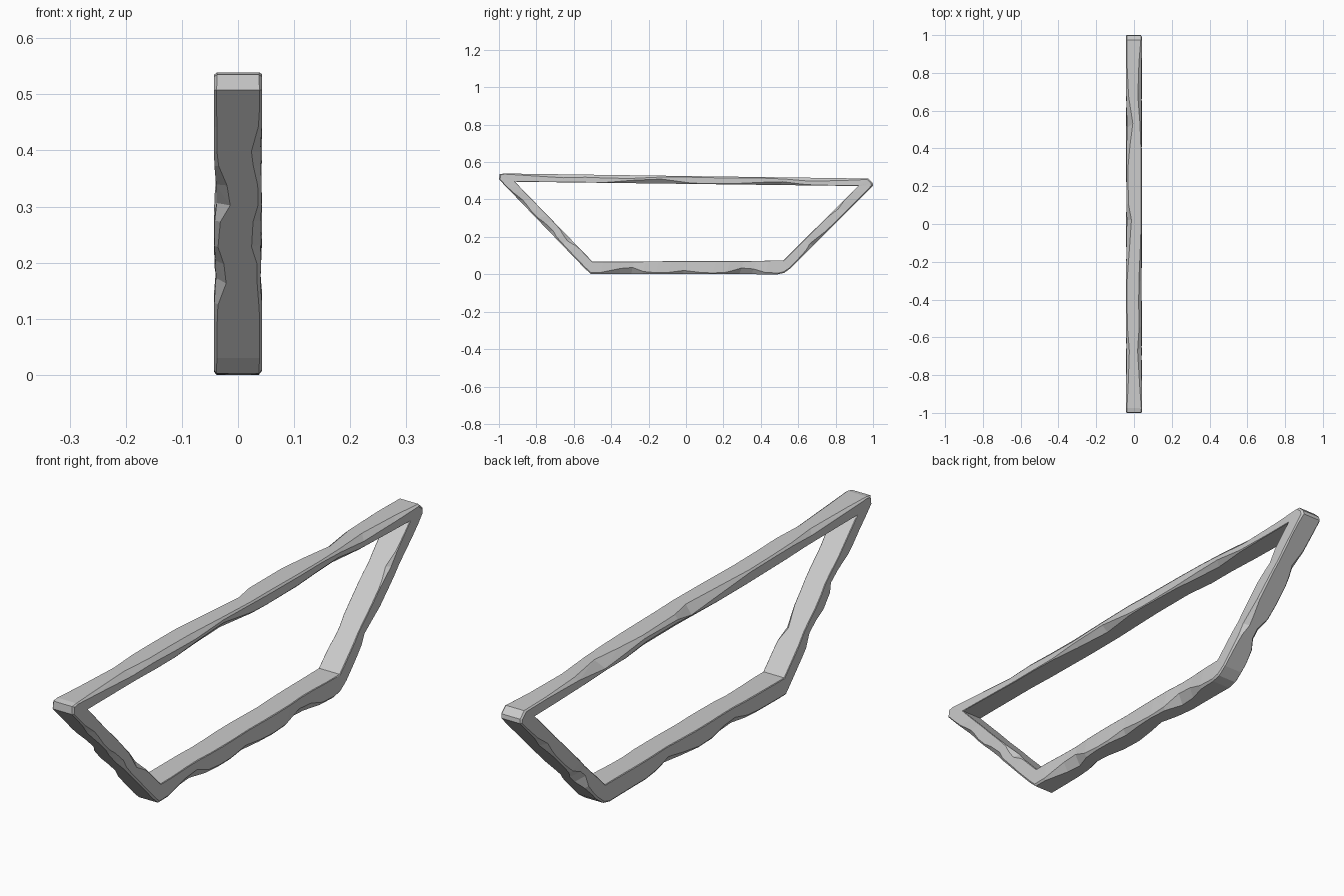
import bpy, bmesh, math, random
from mathutils import Vector

cube = bpy.data.objects.get("Cube")
if cube:
    bpy.data.objects.remove(cube)
random.seed(7)

stone = bpy.data.materials.new("worn grey")
stone.use_nodes = True
GREY = (0.6, 0.6, 0.6, 1)
stone.diffuse_color = GREY
stone.node_tree.nodes["Principled BSDF"].inputs["Base Color"].default_value = GREY

HALF = 0.044
# Corners in (y, z): inner point, then the rounded outer points around it
corners = [
    ((-0.50, 0.068), [(-0.54, 0.03), (-0.51, 0.003)]),
    ((0.52, 0.073), [(0.49, 0.0), (0.525, 0.008), (0.56, 0.033)]),
    ((0.92, 0.472), [(1.0, 0.475), (0.998, 0.49), (0.975, 0.512)]),
    ((-0.915, 0.495), [(-0.975, 0.539), (-0.997, 0.535), (-1.0, 0.508)]),
]
# Worn spots per beam: side, position along beam, depth, on inner edge
chips = [
    [(1, .19, .026, 0), (1, .5, .01, 0), (1, .82, .024, 0), (-1, .3, .02, 0), (-1, .65, .024, 0)],
    [(1, .3, .014, 0), (-1, .25, .022, 0), (-1, .7, .014, 0), (1, .7, .012, 1)],
    [(-1, .24, .024, 0), (-1, .52, .02, 0), (-1, .87, .014, 0), (1, .12, .018, 0),
     (1, .7, .012, 0), (1, .87, .014, 0), (1, .25, .016, 1), (1, .6, .02, 1), (-1, .4, .018, 1)],
    [(1, .25, .012, 0), (1, .55, .014, 0), (-1, .4, .022, 0), (-1, .7, .016, 0), (1, .7, .014, 1)],
]


def wear(beam, side, u, inner):
    """Chamfer size at a place along a beam edge."""
    size = 0.002 if inner else 0.005
    for s, pos, depth, edge in chips[beam]:
        if s == side and edge == inner:
            size += depth * math.exp(-((u - pos) / 0.075) ** 2)
    return size * random.uniform(0.85, 1.15)


def ring(bm, outer, inner, beam, u):
    """Eight-sided chamfered cross-section between an outer and an inner point."""
    o, i = Vector(outer), Vector(inner)
    d = (i - o).normalized()
    points = []
    for side in (1, -1):
        co, ci = wear(beam, side, u, 0), wear(beam, side, u, 1)
        w = HALF - 0.25 * max(co, ci)
        half = [(w - co, o), (w, o + d * co * 1.3), (w, i - d * ci * 1.2), (w - ci, i)]
        points += [(side * x, p) for x, p in (half if side == 1 else reversed(half))]
    return [bm.verts.new((x, p.x, p.y)) for x, p in points]


# Closed frame: stations around each corner and along each beam
bm = bmesh.new()
rings = []
STEPS = 14
for b, (inner, outers) in enumerate(corners):
    for p in outers:
        rings.append(ring(bm, p, inner, b, 0))
    next_inner, next_outers = corners[(b + 1) % 4]
    for k in range(1, STEPS):
        u = (k + random.uniform(-0.25, 0.25)) / STEPS
        o = Vector(outers[-1]).lerp(Vector(next_outers[0]), u)
        i = Vector(inner).lerp(Vector(next_inner), u)
        rings.append(ring(bm, o, i, b, u))

for a, b in zip(rings, rings[1:] + rings[:1]):
    for k in range(8):
        n = (k + 1) % 8
        bm.faces.new((a[k], a[n], b[n], b[k]))
bmesh.ops.remove_doubles(bm, verts=bm.verts, dist=0.0015)
bmesh.ops.triangulate(bm, faces=bm.faces)
bmesh.ops.recalc_face_normals(bm, faces=bm.faces)

mesh = bpy.data.meshes.new("trapezoid_frame")
bm.to_mesh(mesh)
bm.free()
mesh.materials.append(stone)
frame = bpy.data.objects.new("trapezoid_frame", mesh)
bpy.context.collection.objects.link(frame)
